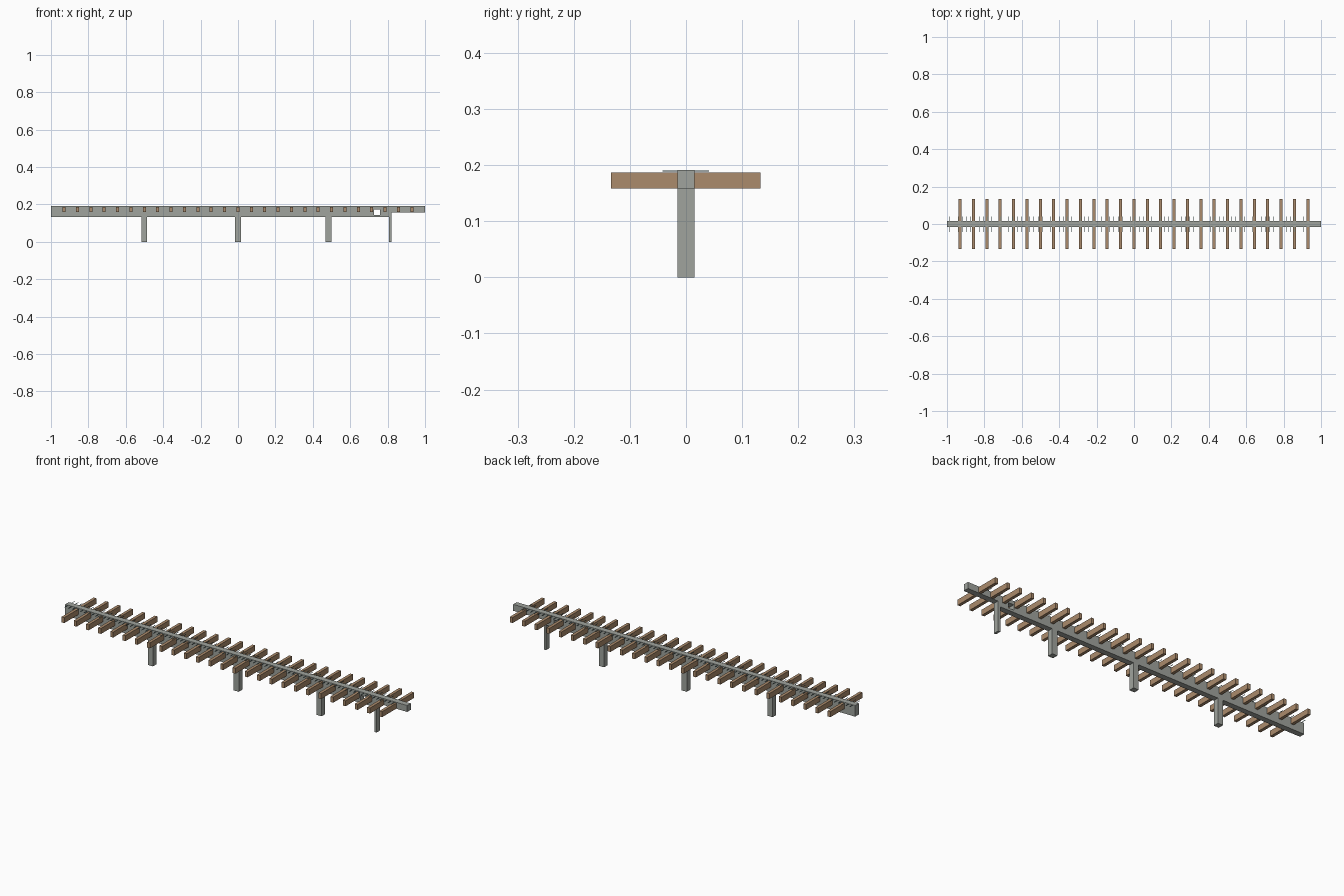
import bpy, bmesh

if "Cube" in bpy.data.objects:
    bpy.data.objects.remove(bpy.data.objects["Cube"])


def material(name, rgb):
    m = bpy.data.materials.new(name)
    m.diffuse_color = (*rgb, 1)
    m.use_nodes = True
    m.node_tree.nodes["Principled BSDF"].inputs["Base Color"].default_value = m.diffuse_color
    return m


CONCRETE = material("concrete grey", (0.35, 0.37, 0.34))
WOOD = material("timber brown", (0.41, 0.26, 0.15))
STEEL = material("teal steel", (0.16, 0.30, 0.30))


def add_object(name, bm, mat):
    bmesh.ops.recalc_face_normals(bm, faces=bm.faces)
    mesh = bpy.data.meshes.new(name)
    bm.to_mesh(mesh)
    bm.free()
    mesh.materials.append(mat)
    obj = bpy.data.objects.new(name, mesh)
    bpy.context.collection.objects.link(obj)
    return obj


def box(name, x, y, z, mat):
    """Box from (min, max) pairs on each axis."""
    bm = bmesh.new()
    bmesh.ops.create_cube(bm, size=1)
    for v in bm.verts:
        v.co = [r[0] if c < 0 else r[1] for c, r in zip(v.co, (x, y, z))]
    return add_object(name, bm, mat)


HALF = 0.015  # half thickness of beam and posts

# Beam: side profile with a raised, thinner end
profile = [(-1, 0.132), (0.81, 0.132), (0.81, 0.157), (1, 0.157), (1, 0.191), (-1, 0.191)]
bm = bmesh.new()
face = bm.faces.new([bm.verts.new((x, -HALF, z)) for x, z in profile])
ext = bmesh.ops.extrude_face_region(bm, geom=[face])
bmesh.ops.translate(bm, vec=(0, 2 * HALF, 0),
                    verts=[g for g in ext["geom"] if isinstance(g, bmesh.types.BMVert)])
beam = add_object("beam", bm, CONCRETE)

# Square opening through the beam
cutter = box("opening_cutter", (0.727, 0.760), (-0.1, 0.1), (0.144, 0.172), CONCRETE)
cutter.hide_render = True
cutter.hide_viewport = True
cut = beam.modifiers.new("opening", "BOOLEAN")
cut.operation = "DIFFERENCE"
cut.solver = "EXACT"
cut.object = cutter

# Support posts
for x in (-0.502, 0.0, 0.484):
    box("post", (x - 0.015, x + 0.015), (-HALF, HALF), (0, 0.132), CONCRETE)
box("end_post", (0.808, 0.821), (-HALF, HALF), (0, 0.157), CONCRETE)

# Timber sleepers
for i in range(27):
    x = -0.930 + i * 0.0715
    box("sleeper", (x - 0.008, x + 0.008), (-0.134, 0.133), (0.158, 0.187), WOOD)

# Thin steel rungs just under the top of the beam
for i in range(86):
    x = -0.985 + i * 0.0225
    box("rung", (x - 0.001, x + 0.001), (-0.042, 0.041), (0.1885, 0.1903), STEEL)
